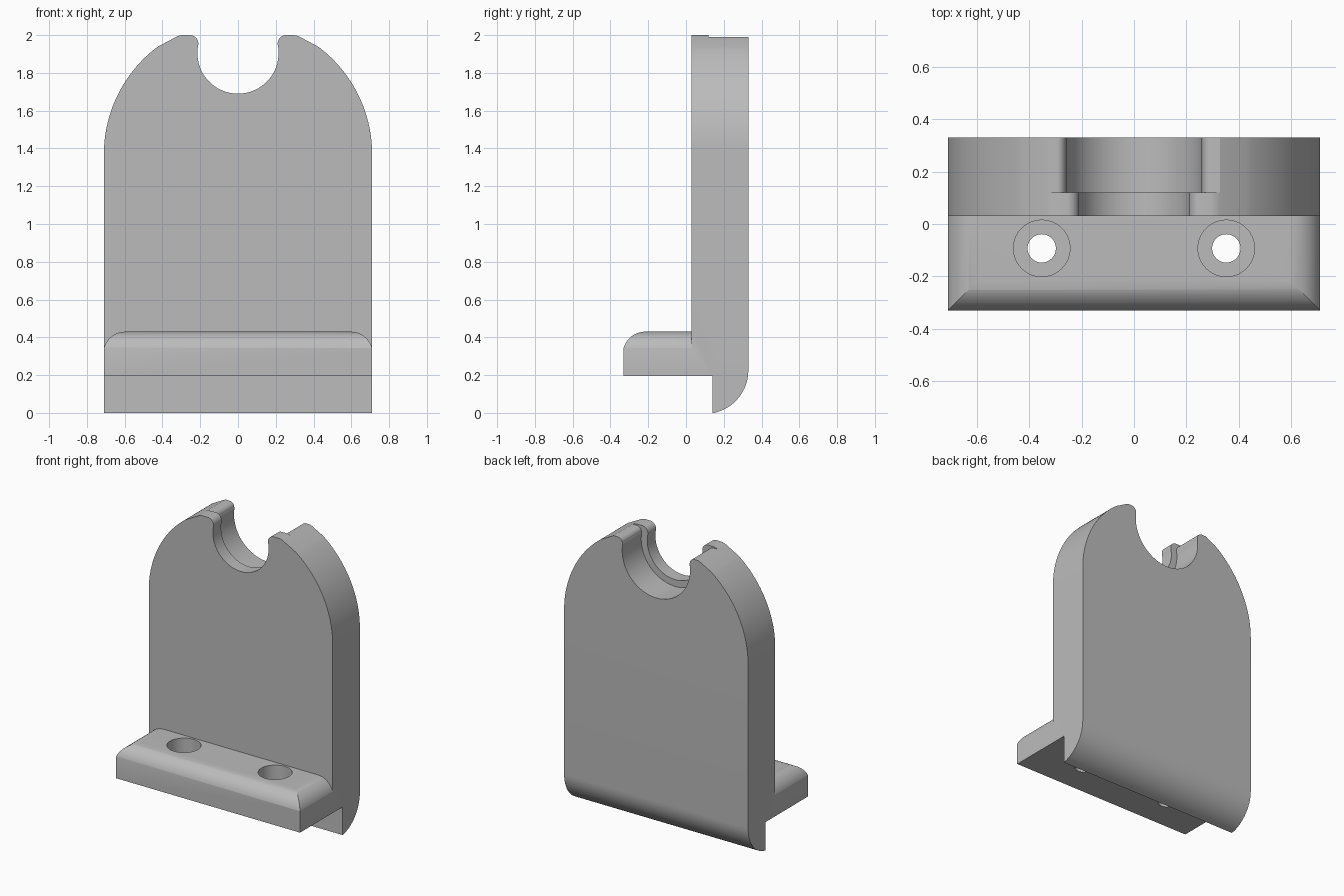
import bpy, bmesh, math

cube = bpy.data.objects.get("Cube")
if cube:
    bpy.data.objects.remove(cube, do_unlink=True)

grey = bpy.data.materials.new("light grey")
grey.use_nodes = True
colour = (0.5, 0.5, 0.5, 1)
grey.diffuse_color = colour
grey.node_tree.nodes["Principled BSDF"].inputs["Base Color"].default_value = colour


def arc(cx, cy, r, start, end, n=16):
    angles = [math.radians(start + (end - start) * i / n) for i in range(n + 1)]
    return [(cx + r * math.cos(a), cy + r * math.sin(a)) for a in angles]


def mirrored(half):
    """Close a half profile that ends on the centre line."""
    return half + [(-x, z) for x, z in reversed(half[:-1])]


def prism(name, points, axis, lo, hi):
    """Extrude a profile along the given axis."""
    place = {"X": lambda p, t: (t, p[0], p[1]),
             "Y": lambda p, t: (p[0], t, p[1]),
             "Z": lambda p, t: (p[0], p[1], t)}[axis]
    bm = bmesh.new()
    rings = [[bm.verts.new(place(p, t)) for p in points] for t in (lo, hi)]
    bm.faces.new(rings[0])
    bm.faces.new(rings[1])
    for i in range(len(points)):
        j = (i + 1) % len(points)
        bm.faces.new((rings[0][i], rings[0][j], rings[1][j], rings[1][i]))
    bmesh.ops.recalc_face_normals(bm, faces=bm.faces)
    mesh = bpy.data.meshes.new(name)
    bm.to_mesh(mesh)
    bm.free()
    mesh.materials.append(grey)
    obj = bpy.data.objects.new(name, mesh)
    bpy.context.collection.objects.link(obj)
    return obj


def carve(body, cutter, operation="DIFFERENCE"):
    """Apply a boolean and discard the cutter."""
    mod = body.modifiers.new("carve", "BOOLEAN")
    mod.operation = operation
    mod.solver = "EXACT"
    mod.object = cutter
    graph = bpy.context.evaluated_depsgraph_get()
    mesh = bpy.data.meshes.new_from_object(body.evaluated_get(graph))
    body.modifiers.clear()
    body.data = mesh
    bpy.data.objects.remove(cutter, do_unlink=True)


# Side profile: shelf at the front, upright plate, curved lip below
side = [(-0.33, 0.195), (0.14, 0.195), (0.14, 0)]
side += arc(0.10, 0.225, 0.23, -80, 0)
side += [(0.33, 2.1), (0.03, 2.1), (0.03, 0.43)]
side += arc(-0.215, 0.31, 0.12, 90, 163.4)
bracket = prism("bracket_body", side, "X", -0.9, 0.9)

# Front outline: arched shoulders, rounded tips and a round cradle slot
half = [(0.71, -0.2)]
half += arc(0, 1.37, 0.71, 0, 53, 24)
half += arc(0.29, 1.92, 0.08, 60, 90, 6)
half += arc(0.255, 1.955, 0.045, 90, 180, 10)
half += arc(0, 1.905, 0.215, 12, -90, 24)
carve(bracket, prism("outline", mirrored(half), "Y", -0.6, 0.6), "INTERSECT")

# Wider cradle behind the thin front rim
half = [(0.4, 2.2), (0.4, 1.99)]
half += arc(0.295, 1.955, 0.035, 90, 180, 10)
half += arc(0, 1.905, 0.262, 10, -90, 24)
carve(bracket, prism("rear_slot", mirrored(half), "Y", 0.12, 0.6))

# Rounded shelf ends
for s in (-1, 1):
    corner = [(0.8, 0.31), (0.8, 0.5), (0.595, 0.5)] + arc(0.595, 0.31, 0.12, 90, 0)
    corner = [(s * x, z) for x, z in corner]
    carve(bracket, prism("shelf_corner", corner, "Y", -0.6, 0.03))

# Counterbored screw holes in the shelf
for x in (-0.352, 0.352):
    for radius, bottom in ((0.108, 0.29), (0.054, 0.1)):
        ring = arc(x, -0.093, radius, 0, 360, 40)[:-1]
        carve(bracket, prism("screw_hole", ring, "Z", bottom, 0.6))

# Smooth curves with sharp edges kept
bpy.ops.object.select_all(action="DESELECT")
bracket.select_set(True)
bpy.context.view_layer.objects.active = bracket
bpy.ops.object.shade_smooth_by_angle(angle=math.radians(25))
